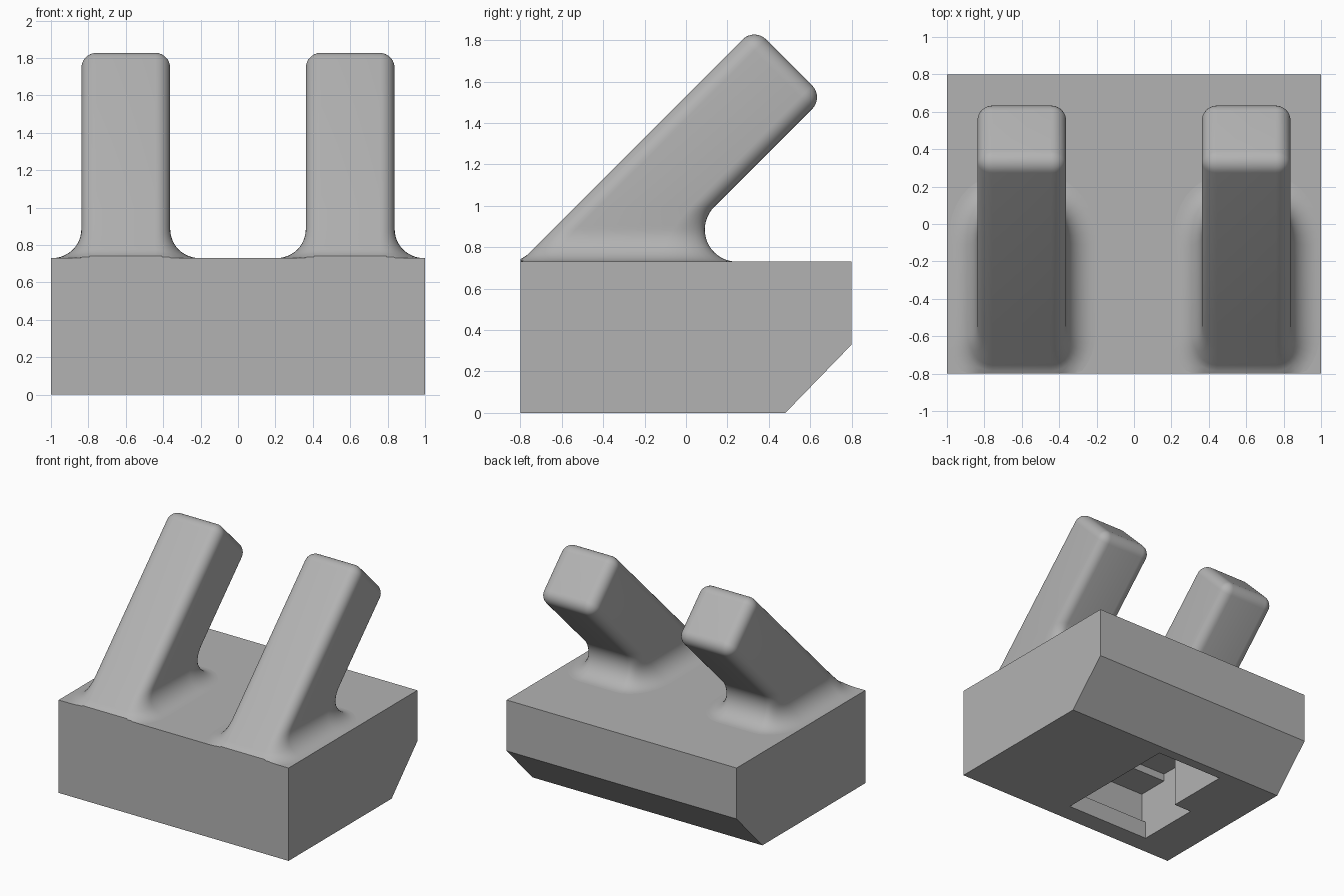
import bpy, bmesh
from math import sin, cos, pi, sqrt

if "Cube" in bpy.data.objects:
    bpy.data.objects.remove(bpy.data.objects["Cube"])

GREY = (0.45, 0.45, 0.45, 1)
mat = bpy.data.materials.new("plain grey")
mat.use_nodes = True
mat.diffuse_color = GREY
mat.node_tree.nodes["Principled BSDF"].inputs["Base Color"].default_value = GREY


def finish(name, bm):
    bmesh.ops.recalc_face_normals(bm, faces=bm.faces)
    mesh = bpy.data.meshes.new(name)
    bm.to_mesh(mesh)
    bm.free()
    mesh.materials.append(mat)
    obj = bpy.data.objects.new(name, mesh)
    bpy.context.collection.objects.link(obj)
    return obj


def prism(name, profile, x0, x1):
    """Extrude a (y, z) outline along x."""
    bm = bmesh.new()
    face = bm.faces.new([bm.verts.new((x0, y, z)) for y, z in profile])
    new = bmesh.ops.extrude_face_region(bm, geom=[face])["geom"]
    moved = [v for v in new if isinstance(v, bmesh.types.BMVert)]
    bmesh.ops.translate(bm, verts=moved, vec=(x1 - x0, 0, 0))
    return finish(name, bm)


# Base block with a chamfered lower back edge
TOP, FRONT = 0.73, -0.8
base = prism("base", [(FRONT, 0), (0.48, 0), (0.8, 0.33), (0.8, TOP), (FRONT, TOP)], -1, 1)

# Stepped socket in the underside, with a lip at its front
steps = [(-0.645, -0.1), (-0.645, 0.14), (-0.69, 0.14), (-0.69, 0.4), (-0.43, 0.4), (-0.43, 0.46)]
for name, back, x0, x1 in (("socket_cutter", 0.4, -0.5, 0.087),
                           ("socket_side_cutter", -0.12, -0.655, -0.2)):
    cutter = prism(name, steps + [(back, 0.46), (back, -0.1)], x0, x1)
    cutter.hide_render = True
    cutter.hide_set(True)
    cut = base.modifiers.new(name, "BOOLEAN")
    cut.operation, cut.solver, cut.object = "DIFFERENCE", "EXACT", cutter

# Leaning pegs
HALF, THICK, LENGTH = 0.2375, 0.475, 1.598
EDGE, FILLET = 0.08, 0.155
S = sqrt(0.5)


def rounded(hx, lo, hi, rx, r_lo, r_hi, n=8):
    """Rectangle outline with elliptical corners."""
    points = []
    for quarter in range(4):
        sx = 1 if quarter in (0, 3) else -1
        upper = quarter < 2
        r = r_hi if upper else r_lo
        cy = hi - r if upper else lo + r
        for i in range(n + 1):
            t = (quarter + i / n) * pi / 2
            points.append((sx * (hx - rx) + rx * cos(t), cy + r * sin(t)))
    return points


def peg(name, cx):
    rings = []
    slope_edge = EDGE / S
    line = THICK / S
    centre = FRONT + line + FILLET + FILLET / S
    # Flared foot in level slices
    for i in range(19):
        a = i / 18 * 0.75 * pi
        h = FILLET * (1 - cos(a))
        side = FILLET * (1 - sin(a)) if a < pi / 2 else 0
        back = centre - FILLET * sin(a)
        flare = max(0, back - (FRONT + line + h))
        front = FRONT + h
        if a < pi / 4:
            front = FRONT - FILLET * 0.4 + FILLET * sin(a)
        ring = rounded(HALF + side, front, back, EDGE + side,
                       slope_edge + side, slope_edge + 0.6 * flare)
        rings.append([(cx + x, max(y, FRONT), TOP + h) for x, y in ring])
    # Shaft and rounded end in slices square to the axis
    for i in range(9):
        t = i / 8 * pi / 2
        u = LENGTH - EDGE + EDGE * sin(t)
        inset = EDGE * (1 - cos(t))
        r = max(EDGE - inset, 0.002)
        ring = rounded(HALF - inset, inset, THICK - inset, r, r, r)
        rings.append([(cx + x, FRONT + (u + v) * S, TOP + (u - v) * S) for x, v in ring])
    bm = bmesh.new()
    loops = [[bm.verts.new(p) for p in ring] for ring in rings]
    for a, b in zip(loops, loops[1:]):
        for i in range(len(a)):
            j = (i + 1) % len(a)
            bm.faces.new((a[i], a[j], b[j], b[i]))
    bm.faces.new(loops[-1])
    obj = finish(name, bm)
    bpy.ops.object.select_all(action="DESELECT")
    obj.select_set(True)
    bpy.context.view_layer.objects.active = obj
    bpy.ops.object.shade_smooth_by_angle(angle=pi / 6)


peg("left_peg", 0.6)
peg("right_peg", -0.6)
